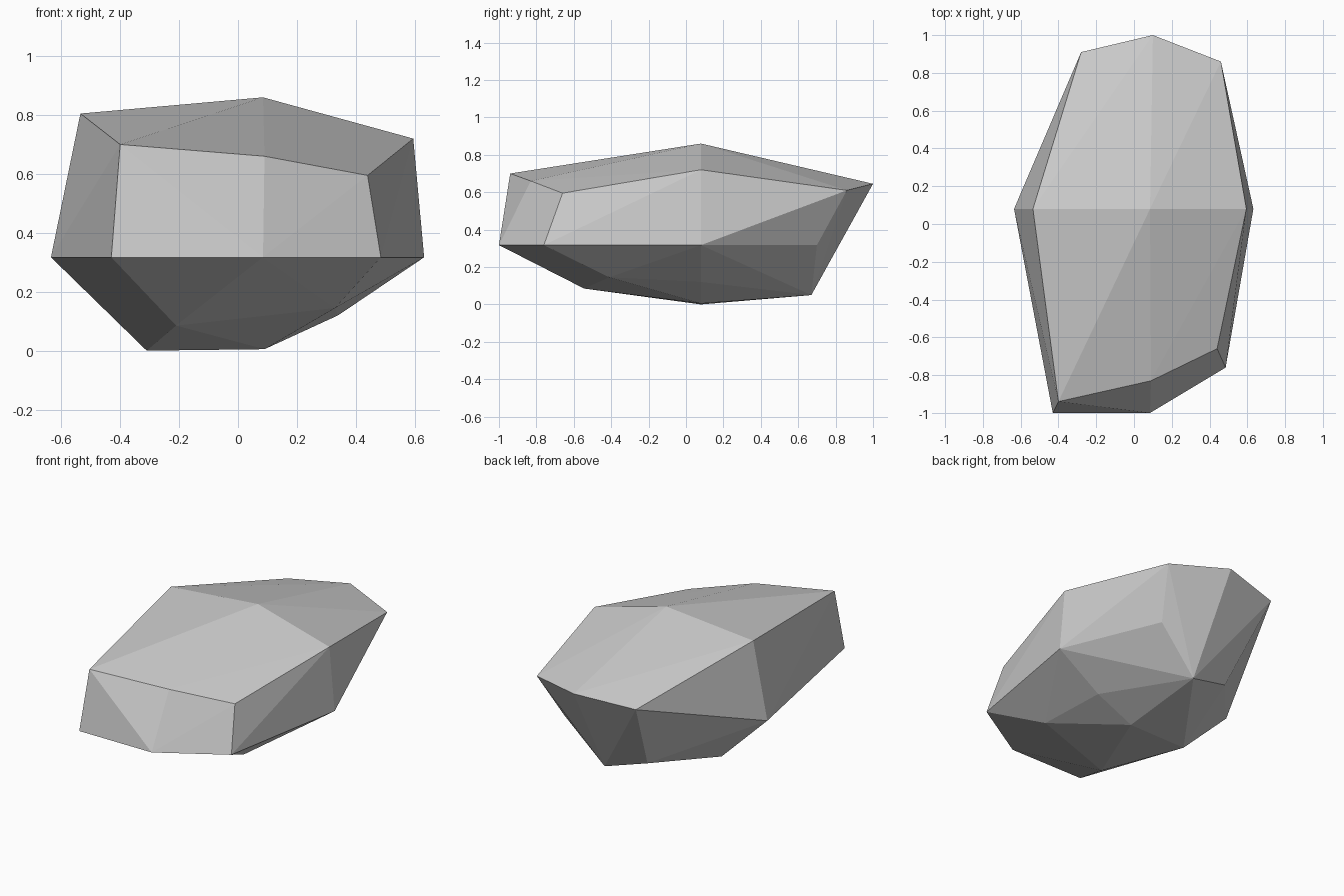
import bpy
import bmesh

cube = bpy.data.objects.get("Cube")
if cube:
    bpy.data.objects.remove(cube, do_unlink=True)

# Stone material
stone = bpy.data.materials.new("stone_grey")
stone.use_nodes = True
GREY = (0.6, 0.6, 0.6, 1)
stone.diffuse_color = GREY
stone.node_tree.nodes["Principled BSDF"].inputs["Base Color"].default_value = GREY

# Crown: three rows from front to back
crown = [(-.40, -.94, .70), (.09, -.83, .66), (.44, -.66, .595),
         (-.535, .08, .805), (.085, .08, .86), (.595, .08, .72),
         (-.28, .91, .61), (.10, 1, .645), (.46, .86, .61)]
# Girdle: widest outline, at one height
girdle = [(x, y, .317) for x, y in [(-.43, -1), (.085, -1), (.485, -.76),
                                    (.632, .08), (.375, .70), (-.635, .08)]]
# Underside corners
base = [(-.21, -.545, .085), (.33, -.41, .145),
        (-.31, .08, 0), (.09, .08, .005), (.34, .08, .12),
        (-.165, .627, .126), (.11, .67, .05)]

# Boulder: faceted skin stretched around the corners
bm = bmesh.new()
for corner in crown + girdle + base:
    bm.verts.new(corner)
bmesh.ops.convex_hull(bm, input=bm.verts)
bmesh.ops.recalc_face_normals(bm, faces=bm.faces)
mesh = bpy.data.meshes.new("boulder")
bm.to_mesh(mesh)
bm.free()
mesh.materials.append(stone)
boulder = bpy.data.objects.new("boulder", mesh)
bpy.context.collection.objects.link(boulder)
